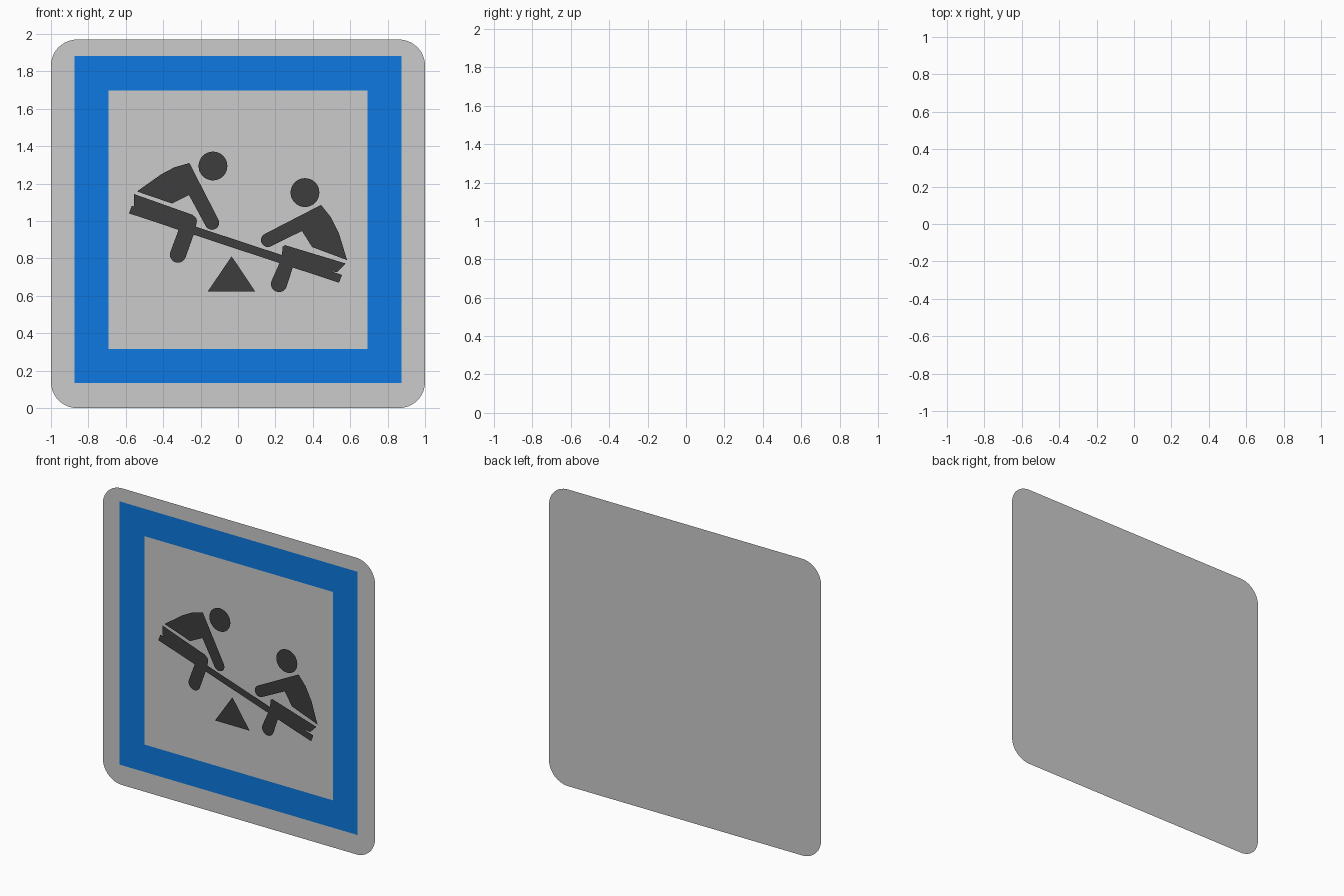
import bpy, bmesh
from math import radians, cos, sin

if "Cube" in bpy.data.objects:
    bpy.data.objects.remove(bpy.data.objects["Cube"])


def material(name, rgb):
    m = bpy.data.materials.new(name)
    m.diffuse_color = (*rgb, 1)
    m.use_nodes = True
    m.node_tree.nodes["Principled BSDF"].inputs["Base Color"].default_value = m.diffuse_color
    return m


BLUE = material("blue", (0.004, 0.19, 0.75))
DARK = material("dark", (0.047, 0.047, 0.047))


def arc(cx, cz, r, a0, a1, n=14):
    angles = [radians(a0 + (a1 - a0) * i / n) for i in range(n + 1)]
    return [(cx + r * cos(a), cz + r * sin(a)) for a in angles]


def flat_shape(name, y, faces, mat=None):
    """Flat sheet of outlines (x, z) at depth y, facing the front."""
    bm = bmesh.new()
    for pts in faces:
        f = bm.faces.new([bm.verts.new((x, y, z)) for x, z in pts])
        f.normal_update()
        if f.normal.y > 0:
            f.normal_flip()
    bmesh.ops.remove_doubles(bm, verts=bm.verts, dist=1e-5)
    bmesh.ops.triangulate(bm, faces=bm.faces)
    me = bpy.data.meshes.new(name)
    bm.to_mesh(me)
    bm.free()
    if mat:
        me.materials.append(mat)
    ob = bpy.data.objects.new(name, me)
    bpy.context.collection.objects.link(ob)
    return ob


# Rounded backing panel
R, TOP = 0.14, 1.97
panel = (arc(1 - R, TOP - R, R, 90, 0) + arc(1 - R, R, R, 0, -90)
         + arc(R - 1, R, R, -90, -180) + arc(R - 1, TOP - R, R, 180, 90))
flat_shape("panel", 0.01, [panel])

# Blue square border
MID = 1.007
signs = [(-1, -1), (1, -1), (1, 1), (-1, 1)]
outer = [(0.874 * a, MID + 0.874 * b) for a, b in signs]
inner = [(0.692 * a, MID + 0.692 * b) for a, b in signs]
flat_shape("border", 0.006,
           [[outer[i], outer[(i + 1) % 4], inner[(i + 1) % 4], inner[i]]
            for i in range(4)], BLUE)

# Heads
flat_shape("left_head", 0.001, [arc(-0.134, 1.294, 0.077, 0, 348.75, 31)], DARK)
flat_shape("right_head", 0.001, [arc(0.358, 1.152, 0.077, 0, 348.75, 31)], DARK)

# Torsos with reaching arms
flat_shape("left_torso", 0.001, [
    [(-0.54, 1.158), (-0.41, 1.25), (-0.34, 1.287), (-0.26, 1.31)]
    + arc(-0.139, 0.991, 0.038, 27, -153)
    + [(-0.262, 1.139), (-0.353, 1.094)]], DARK)
flat_shape("right_torso", 0.001, [
    [(0.444, 1.086), (0.497, 1.02), (0.541, 0.93), (0.583, 0.791),
     (0.396, 0.861), (0.342, 0.947)]
    + arc(0.16, 0.898, 0.037, -64, -244)], DARK)

# Seated hips with hanging lower legs
flat_shape("left_legs", 0.001, [
    [(-0.556, 1.144), (-0.24, 1.032)]
    + arc(-0.254, 0.998, 0.034, 65, -15, 6)
    + [(-0.236, 0.93)] + arc(-0.321, 0.82, 0.043, -20, -200)
    + [(-0.318, 0.952), (-0.54, 1.03), (-0.556, 1.085)]], DARK)
flat_shape("right_legs", 0.001, [
    [(0.251, 0.871), (0.575, 0.773), (0.53, 0.727), (0.294, 0.755)]
    + arc(0.219, 0.663, 0.043, -20, -200)
    + [(0.222, 0.776), (0.235, 0.81), (0.238, 0.862)]], DARK)

# Seesaw plank
flat_shape("plank", -0.004, [
    [(-0.567, 1.082), (0.556, 0.712), (0.54, 0.67), (-0.583, 1.041)]], DARK)

# Triangular pivot
flat_shape("pivot", -0.01, [[(-0.034, 0.811), (0.092, 0.623), (-0.162, 0.623)]], DARK)
